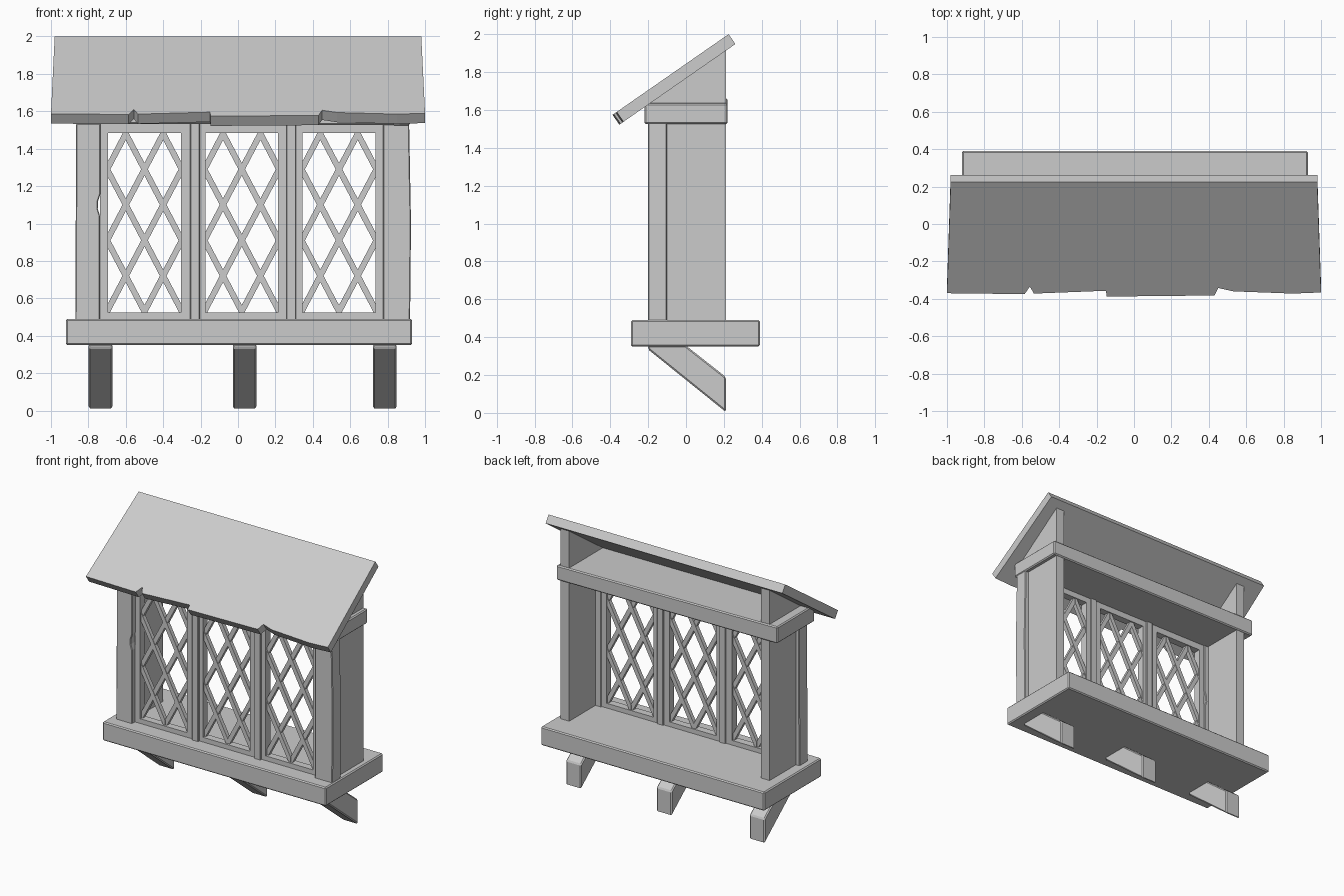
import bpy
import bmesh
from mathutils import Vector

cube = bpy.data.objects.get("Cube")
if cube:
    bpy.data.objects.remove(cube, do_unlink=True)

grey = bpy.data.materials.new("plain grey")
grey.use_nodes = True
colour = (0.6, 0.6, 0.6, 1)
grey.diffuse_color = colour
grey.node_tree.nodes["Principled BSDF"].inputs["Base Color"].default_value = colour


def prism(name, base, offset, bevel=0.0):
    """Extrude a flat outline of 3D points along an offset."""
    bm = bmesh.new()
    face = bm.faces.new([bm.verts.new(p) for p in base])
    moved = bmesh.ops.extrude_face_region(bm, geom=[face])["geom"]
    verts = [v for v in moved if isinstance(v, bmesh.types.BMVert)]
    bmesh.ops.translate(bm, verts=verts, vec=Vector(offset))
    if not any(f == face for f in bm.faces):
        bm.faces.new([v for v in bm.verts if v not in verts])
    bmesh.ops.recalc_face_normals(bm, faces=bm.faces)
    mesh = bpy.data.meshes.new(name)
    bm.to_mesh(mesh)
    bm.free()
    mesh.materials.append(grey)
    obj = bpy.data.objects.new(name, mesh)
    bpy.context.collection.objects.link(obj)
    if bevel:
        mod = obj.modifiers.new("worn edges", "BEVEL")
        mod.width = bevel
        mod.segments = 1
    return obj


def front_prism(name, xz, y0, y1, bevel=0.0):
    return prism(name, [(x, y0, z) for x, z in xz], (0, y1 - y0, 0), bevel)


def side_prism(name, yz, x0, x1, bevel=0.0):
    return prism(name, [(x0, y, z) for y, z in yz], (x1 - x0, 0, 0), bevel)


def box(name, x0, x1, y0, y1, z0, z1, bevel=0.0):
    return front_prism(name, [(x0, z0), (x1, z0), (x1, z1), (x0, z1)], y0, y1, bevel)


# Sill slab and the slightly uneven ceiling slab
box("sill", -0.92, 0.93, -0.29, 0.39, 0.35, 0.49, 0.008)
front_prism("ceiling_slab", [(-0.91, 1.535), (0.92, 1.525), (0.92, 1.635), (-0.91, 1.66)],
            -0.22, 0.22, 0.008)

# Slanted brackets under the sill
for label, x in (("right", -0.735), ("middle", 0.035), ("left", 0.785)):
    side_prism(label + "_bracket", [(-0.2, 0.355), (-0.2, 0.335), (0.21, 0.005), (0.21, 0.19), (0, 0.355)],
               x - 0.063, x + 0.063, 0.008)

# Chipped front posts
front_prism("right_post", [(-0.87, 0.485), (-0.738, 0.485), (-0.738, 1.04), (-0.75, 1.08),
                           (-0.748, 1.12), (-0.735, 1.16), (-0.735, 1.535), (-0.865, 1.535)],
            -0.2, -0.1, 0.005)
front_prism("left_post", [(0.775, 0.485), (0.92, 0.485), (0.925, 1.0), (0.915, 1.535), (0.775, 1.535)],
            -0.2, -0.1, 0.005)

# Side walls and the gable plates that carry the roof
for label, x0 in (("right", -0.84), ("left", 0.82)):
    box(label + "_wall", x0, x0 + 0.07, -0.1, 0.21, 0.485, 1.54)
    side_prism(label + "_gable", [(-0.2, 1.62), (0.21, 1.62), (0.21, 1.915), (-0.2, 1.635)],
               x0, x0 + 0.07)

# Mullions between the windows
for label, x in (("right", -0.23), ("left", 0.285)):
    box(label + "_mullion", x - 0.026, x + 0.026, -0.18, -0.1, 0.485, 1.535, 0.004)

# Three framed windows with diamond lattice
BOTTOM, TOP, MIDDLE, STEP, SLOPE = 0.525, 1.485, 1.29, 0.38, 1.9
for label, xc, left, right in (("right", -0.5, -0.738, -0.256),
                               ("middle", 0.02, -0.204, 0.259),
                               ("left", 0.54, 0.311, 0.778)):
    a, b = xc - 0.195, xc + 0.195
    y0, y1 = -0.165, -0.11
    box(label + "_frame_side_a", left, a, y0, y1, 0.485, 1.535)
    box(label + "_frame_side_b", b, right, y0, y1, 0.485, 1.535)
    box(label + "_frame_bottom", a, b, y0, y1, 0.485, BOTTOM)
    box(label + "_frame_top", a, b, y0, y1, TOP, 1.535)
    for sign in (-1, 1):
        for k in range(-3, 3):
            # Clip each diagonal to the opening
            ends = sorted(((z - MIDDLE - STEP * k) / (sign * SLOPE) for z in (BOTTOM, TOP)))
            u, v = max(ends[0], a - xc), min(ends[1], b - xc)
            if v - u < 0.03:
                continue
            h = 0.034
            line = [(xc + t, MIDDLE + STEP * k + sign * SLOPE * t) for t in (u, v)]
            (p, q), (r, s) = line
            front_prism(label + "_lattice_bar", [(p, q - h), (r, s - h), (r, s + h), (p, q + h)],
                        -0.15 + 0.002 * sign, -0.12 + 0.002 * sign)

# Pitched roof board with a broken front edge
outline = [(-1, -0.37), (-0.585, -0.375), (-0.557, -0.335), (-0.535, -0.372), (-0.15, -0.357),
           (-0.146, -0.388), (0.43, -0.382), (0.45, -0.342), (0.53, -0.36), (0.85, -0.372),
           (1, -0.366), (0.98, 0.225), (-0.98, 0.225)]
prism("roof", [(x, y, 2 - (0.225 - y) * 0.695) for x, y in outline], (0, 0.036, -0.052))
